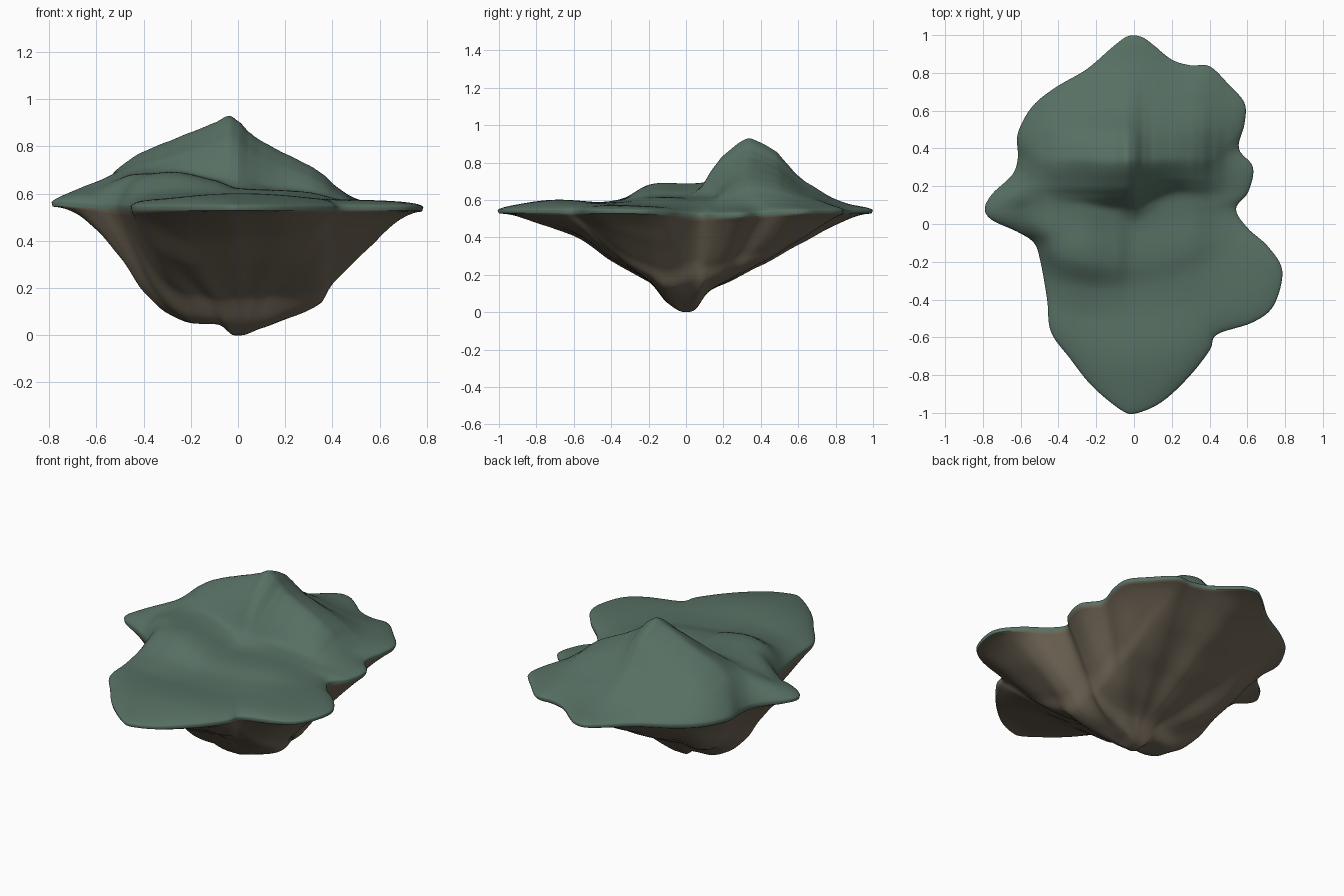
import bpy, math
from mathutils import Vector, noise

if "Cube" in bpy.data.objects:
    bpy.data.objects.remove(bpy.data.objects["Cube"])

# Shoreline of the island seen from above
OUTLINE = [(.04, .99), (.1, .95), (.2, .87), (.3, .84), (.4, .835), (.5, .74), (.585, .64), (.585, .53),
           (.555, .4), (.63, .3), (.605, .17), (.54, .08), (.6, -.02), (.71, -.12), (.785, -.25),
           (.74, -.43), (.63, -.52), (.44, -.585), (.4, -.67), (.29, -.81), (.15, -.94), (.02, -1),
           (-.06, -.99), (-.22, -.86), (-.34, -.71), (-.44, -.57), (-.46, -.4), (-.495, -.2),
           (-.53, -.1), (-.62, -.04), (-.75, .02), (-.79, .08), (-.75, .16), (-.645, .26),
           (-.615, .35), (-.615, .48), (-.54, .62), (-.42, .72), (-.25, .82), (-.11, .94), (-.03, .995)]

# Underside seen from the front and from the right
UNDER_X = [(-.8, .55), (-.7, .49), (-.6, .4), (-.5, .29), (-.4, .16), (-.3, .085), (-.2, .05),
           (-.08, .045), (-.02, 0), (.02, 0), (.1, .03), (.2, .065), (.35, .12), (.4, .2),
           (.55, .32), (.7, .45), (.8, .54)]
UNDER_Y = [(-1, .53), (-.8, .45), (-.6, .39), (-.4, .27), (-.2, .165), (-.1, .05), (-.03, .005), (.01, 0),
           (.05, .015), (.12, .11), (.2, .15), (.4, .245), (.6, .34), (.8, .43), (1, .53)]
# Main hill: height along x, falloff along y
HILL_X = [(-.8, .01), (-.7, .05), (-.6, .1), (-.5, .16), (-.4, .215), (-.3, .255), (-.2, .295), (-.1, .335),
          (-.04, .365), (0, .345), (.05, .295), (.1, .26), (.2, .21), (.3, .165), (.36, .13),
          (.42, .08), (.5, .03), (.6, .005)]
HILL_Y = [(-.05, 0), (.07, .25), (.15, .58), (.2, .75), (.3, .96), (.34, 1), (.4, .94), (.49, .8),
          (.53, .67), (.6, .46), (.65, .35), (.8, .12), (.9, .03), (1, 0)]
# Low bench in front of the hill
BENCH_X = [(-.62, 0), (-.52, .08), (-.45, .115), (-.35, .125), (-.25, .125), (-.1, .09), (0, .055),
           (.3, .045), (.45, .015), (.55, 0)]
BENCH_Y = [(-.5, 0), (-.35, .3), (-.22, .9), (-.14, 1), (0, .95), (.4, 1), (.7, 0)]


def curve(table, v):
    """Smooth interpolation through a small profile."""
    if v <= table[0][0]:
        return table[0][1]
    for i in range(len(table) - 1):
        (x0, y0), (x1, y1) = table[i], table[i + 1]
        if v <= x1:
            xa, ya = table[max(i - 1, 0)]
            xb, yb = table[min(i + 2, len(table) - 1)]
            w, u = x1 - x0, (v - x0) / (x1 - x0)
            m0, m1 = (y1 - ya) / (x1 - xa) * w * .8, (yb - y0) / (xb - x0) * w * .8
            return ((2*u**3 - 3*u*u + 1) * y0 + (u**3 - 2*u*u + u) * m0
                    + (3*u*u - 2*u**3) * y1 + (u**3 - u*u) * m1)
    return table[-1][1]


def shoreline(steps=6):
    """Closed Catmull-Rom curve through the outline."""
    pts, n, out = [Vector(p) for p in OUTLINE], len(OUTLINE), []
    for i in range(n):
        a, b, c, d = (pts[(i + k) % n] for k in (-1, 0, 1, 2))
        for s in range(steps):
            u = s / steps
            out.append(.5 * (2*b + (c - a)*u + (2*a - 5*b + 4*c - d)*u*u + (3*b - a - 3*c + d)*u**3))
    return out[::-1]


def bump(x, y, cx, cy, sx, sy):
    return math.exp(-((x - cx) / sx)**2 - ((y - cy) / sy)**2)


def rim(x, y):
    return .545 + .018 * bump(x, y, -.75, .08, .22, .22) - .025 * bump(x, y, .55, .15, .32, .32)


def top_height(x, y, t):
    n = noise.noise(Vector((x * 6, y * 3, .3)))
    shift = .09 * curve([(0, 0), (.2, 1), (.4, 1)], x)
    front = y - shift * max(0, 1 - abs(y - .12) / .24)
    hill = curve(HILL_X, x) * curve(HILL_Y, front + .01 * n)
    bench = curve(BENCH_X, x) * curve(BENCH_Y, y - .5 * (x + .1)**2)
    d = hill - bench
    land = .5 * (hill + bench + math.sqrt(d * d + .001)) - .012
    land += .025 * bump(x, y, .02, -.7, .4, .22) + .03 * bump(x, y, -.65, .16, .15, .15)
    lift = .02 * math.sqrt(max(0, 1 - t**12)) + .012 * (1 - t**3)
    return rim(x, y) + lift + land * (1 - t**12)


def under_height(x, y, t):
    a, b = max(curve(UNDER_X, x), 0), max(curve(UNDER_Y, y), 0)
    z = (a**2.7 + b**2.7)**(1 / 2.7)
    ang = math.atan2(y, x)
    ribs = .03 * noise.noise(Vector((math.cos(ang) * 3, math.sin(ang) * 3, t)))
    z += ribs * math.sin(math.pi * t) * min(1, z * 4)
    edge = rim(x, y) - .018
    z = min(z, edge)
    return max(0, z + (edge - z) * t**4.5)


def disc(name, rings, colour, flip=False):
    """Build a shell from rings of (scale, height function)."""
    shore = shoreline()
    n = len(shore)
    verts = [(0, 0, rings[0][1](0, 0, 0))]
    for t, fn in rings[1:]:
        verts += [(p.x * t, p.y * t, fn(p.x * t, p.y * t, t)) for p in shore]
    faces = [(0, 1 + j, 1 + (j + 1) % n) for j in range(n)]
    for r in range(len(rings) - 2):
        o, q = 1 + r * n, 1 + (r + 1) * n
        faces += [(o + j, q + j, q + (j + 1) % n, o + (j + 1) % n) for j in range(n)]
    if flip:
        faces = [f[::-1] for f in faces]
    mesh = bpy.data.meshes.new(name)
    mesh.from_pydata(verts, [], faces)
    mesh.shade_smooth()
    mat = bpy.data.materials.new(name + "_colour")
    mat.diffuse_color = (*colour, 1)
    mat.use_nodes = True
    mat.node_tree.nodes["Principled BSDF"].inputs["Base Color"].default_value = mat.diffuse_color
    mesh.materials.append(mat)
    obj = bpy.data.objects.new(name, mesh)
    bpy.context.collection.objects.link(obj)
    return obj


# Grass: terrain surface with a rounded lip that meets the rock
N = 44
grass = [(i / N * .96, top_height) for i in range(N + 1)]
grass += [(t, top_height) for t in (.975, .987, .995, 1)]
grass += [(.994, lambda x, y, t: rim(x, y) - .016)]
disc("grass_top", grass, (.095, .16, .125))

# Rock: tapering underside, joined to the lip
rock = [(i / N * .98, under_height) for i in range(N + 1)]
rock += [(.987, under_height), (.994, lambda x, y, t: rim(x, y) - .016)]
disc("rock_underside", rock, (.165, .135, .095), flip=True)
